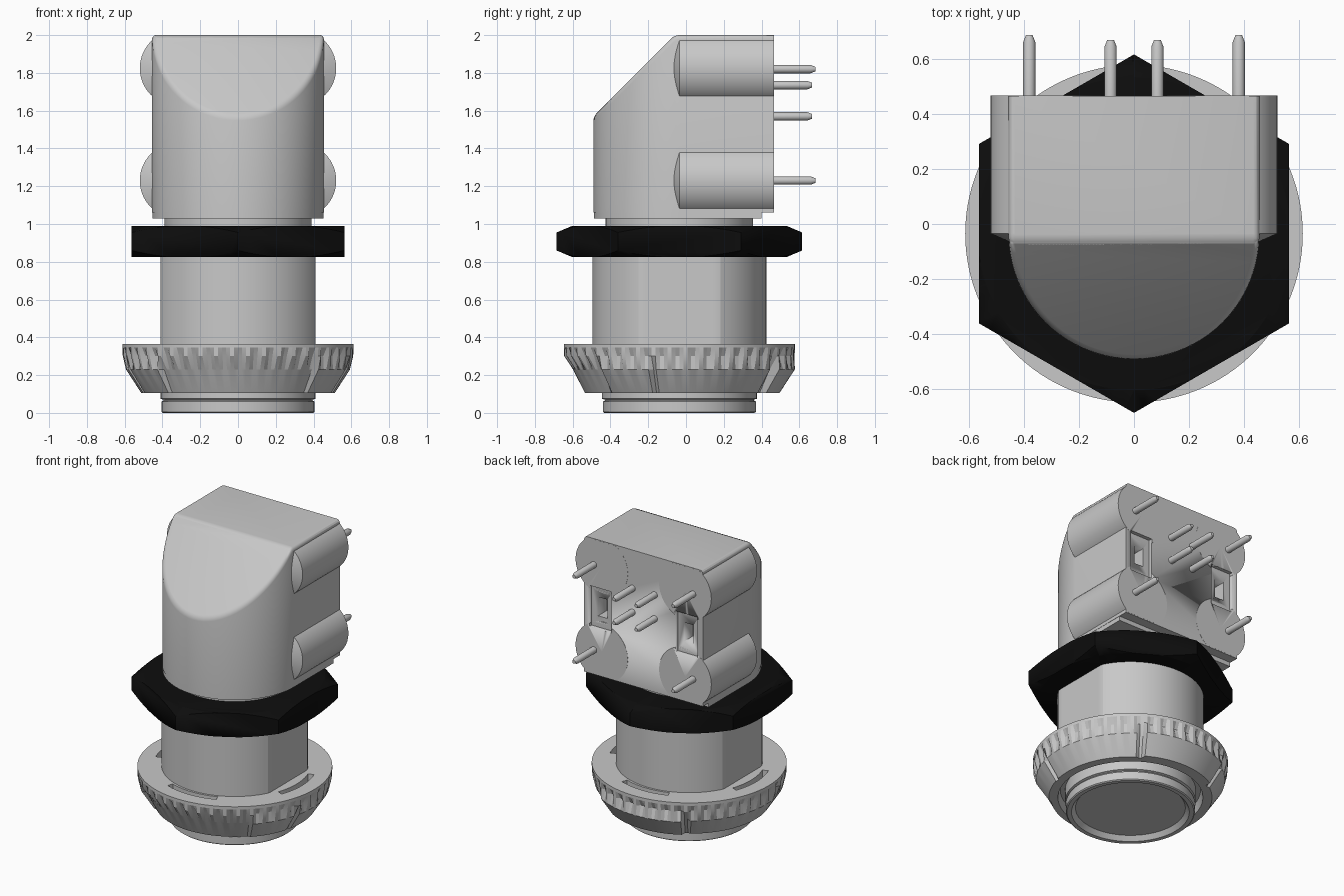
import bpy, bmesh, math
from mathutils import Vector

cube = bpy.data.objects.get("Cube")
if cube:
    bpy.data.objects.remove(cube, do_unlink=True)

CY = -0.035   # y of the barrel axis
BACK = 0.465  # y of the rear face


def material(name, c):
    m = bpy.data.materials.new(name)
    m.use_nodes = True
    m.diffuse_color = (c, c, c, 1)
    m.node_tree.nodes["Principled BSDF"].inputs["Base Color"].default_value = (c, c, c, 1)
    return m


GREY = material("light grey", 0.58)
BLACK = material("black", 0.004)


def finish(name, bm, mat=GREY, angle=30):
    bmesh.ops.remove_doubles(bm, verts=bm.verts, dist=1e-5)
    bmesh.ops.recalc_face_normals(bm, faces=bm.faces)
    me = bpy.data.meshes.new(name)
    bm.to_mesh(me)
    bm.free()
    ob = bpy.data.objects.new(name, me)
    bpy.context.collection.objects.link(ob)
    me.materials.append(mat)
    select(ob)
    bpy.ops.object.shade_smooth_by_angle(angle=math.radians(angle))
    return ob


def select(ob):
    bpy.ops.object.select_all(action="DESELECT")
    ob.select_set(True)
    bpy.context.view_layer.objects.active = ob


def boolean(ob, cutter, op="DIFFERENCE"):
    mod = ob.modifiers.new("cut", "BOOLEAN")
    mod.operation, mod.object, mod.solver = op, cutter, "EXACT"
    select(ob)
    bpy.ops.object.modifier_apply(modifier=mod.name)


def lathe(profile, segs=96, radius=None, place=None):
    """Revolve (r, z) points; radius() may vary r, place() may move points."""
    bm = bmesh.new()
    rings = []
    for s in range(segs):
        a = 2 * math.pi * s / segs + math.pi / 2
        ring = []
        for r, z in profile:
            r = radius(r, z, a, s) if radius else r
            p = Vector((r * math.cos(a), r * math.sin(a) + CY, z))
            if place:
                p = place(r * math.cos(a), r * math.sin(a), z)
            ring.append(bm.verts.new(p))
        rings.append(ring)
    for s in range(segs):
        a, b = rings[s], rings[(s + 1) % segs]
        for i in range(len(profile) - 1):
            bm.faces.new((a[i], b[i], b[i + 1], a[i + 1]))
    return bm


def d_prism(half, back, z0, z1, steps=40):
    """Upright prism: round at the front, square at the back."""
    bm = bmesh.new()
    pts = [(half * math.cos(math.pi * (1 + i / steps)),
            CY + half * math.sin(math.pi * (1 + i / steps))) for i in range(steps + 1)]
    pts += [(half, back), (-half, back)]
    face = bm.faces.new([bm.verts.new((x, y, z0)) for x, y in pts])
    ext = bmesh.ops.extrude_face_region(bm, geom=[face])
    top = [v for v in ext["geom"] if isinstance(v, bmesh.types.BMVert)]
    bmesh.ops.translate(bm, verts=top, vec=(0, 0, z1 - z0))
    return bm


# Bezel with recessed lens at the bottom
finish("bezel", lathe([(0, 0.2), (0.41, 0.2), (0.41, 0.075), (0.395, 0.07), (0.395, 0.065),
                       (0.405, 0.06), (0.405, 0.006), (0.398, 0), (0.37, 0), (0.345, 0.03)]))
finish("lens", lathe([(0.36, 0.06), (0.345, 0.03), (0, 0.03)]))


# Flange ring: knurled rim, raised grip pads, narrow notches
def flange_radius(r, z, a, s):
    deg = (math.degrees(a) + 90) % 360     # measured from the front
    side = min(deg, 360 - deg)
    if abs(z - 0.3) < 0.001:
        return r + (0.015 if s % 4 < 2 else -0.006)
    if r > 0.49 and z < 0.29:
        notch = 74 < side < 78 or 145 < side < 149
        if side > 45 and not notch:
            r += 0.03 if z > 0.2 else 0.012
            if side > 149:
                r += 0.018
    return r


bm = lathe([(0.40, 0.365), (0.475, 0.365), (0.515, 0.365), (0.612, 0.365), (0.612, 0.345),
            (0.595, 0.3), (0.563, 0.23), (0.5, 0.105), (0.455, 0.105), (0.44, 0.16),
            (0.40, 0.16)], 180, flange_radius)
slots = []
for f in bm.faces:
    c = f.calc_center_median()
    ang = math.degrees(math.atan2(c.y - CY, c.x)) % 90
    r = math.hypot(c.x, c.y - CY)
    if c.z > 0.364 and 0.48 < r < 0.51 and min(ang, 90 - ang) < 21:
        slots.append(f)
ext = bmesh.ops.extrude_face_region(bm, geom=slots)
bmesh.ops.translate(bm, vec=(0, 0, -0.05),
                    verts=[v for v in ext["geom"] if isinstance(v, bmesh.types.BMVert)])
bmesh.ops.delete(bm, geom=slots, context="FACES")
finish("flange_ring", bm, angle=20)

# Barrel with two side flats, and the neck above it
bm = lathe([(0, 0.3), (0.46, 0.3), (0.46, 0.985), (0, 0.985)], 128)
for v in bm.verts:
    v.co.x = max(-0.41, min(0.41, v.co.x))
finish("barrel", bm, angle=15)
finish("neck", lathe([(0, 0.95), (0.39, 0.95), (0.39, 1.04), (0, 1.04)]))

# Chamfered hexagon nut
nut = finish("hex_nut", lathe([(0, 0.825), (0.65, 0.825), (0.65, 0.99), (0, 0.99)], 6), BLACK)
cone = finish("nut_chamfer", lathe([(0, 0.824), (0.565, 0.824), (0.66, 0.864), (0.66, 0.951),
                                    (0.565, 0.991), (0, 0.991)]), BLACK)
boolean(nut, cone, "INTERSECT")
bpy.data.objects.remove(cone, do_unlink=True)

# Head with sloping front
bm = d_prism(0.455, BACK, 1.06, 2.0)
cut = bmesh.ops.bisect_plane(bm, geom=bm.verts[:] + bm.edges[:] + bm.faces[:],
                             plane_co=(0, -0.06, 2), plane_no=(0, -1, 1), clear_outer=True)
rim = [e for e in cut["geom_cut"] if isinstance(e, bmesh.types.BMEdge)]
bmesh.ops.holes_fill(bm, edges=[e for e in bm.edges if e.is_boundary])
bmesh.ops.recalc_face_normals(bm, faces=bm.faces)
soft = [e for e in bm.edges if min(v.co.z for v in e.verts) > 1.55
        and min(v.co.y for v in e.verts) < BACK - 0.01
        and len(e.link_faces) == 2 and e.calc_face_angle() > 0.5]
bmesh.ops.bevel(bm, geom=soft, offset=0.022, segments=3, profile=0.5, affect="EDGES")
solid = [finish("head", bm)]
finish("head_skirt", d_prism(0.453, 0.4, 1.03, 1.07))

# Four rounded corner lobes
for side, tag in ((1, "left"), (-1, "right")):
    for zc, level in ((1.825, "upper"), (1.23, "lower")):
        def lobe_place(x, y, z):
            return Vector((side * 0.32 + x, z, max(1.065, min(1.995, zc + y))))
        bm = lathe([(0, -0.1), (0.12, -0.07), (0.2, -0.035), (0.2, BACK + 0.0006),
                    (0, BACK + 0.0006)], 64, None, lobe_place)
        solid.append(finish(f"{level}_{tag}_lobe", bm))

# Two stepped sockets in the rear face
for side in (1, -1):
    for w, h, depth in ((0.17, 0.285, 0.025), (0.07, 0.13, 0.12)):
        bm = bmesh.new()
        bmesh.ops.create_cube(bm, size=1)
        for v in bm.verts:
            v.co = Vector((side * 0.33 + v.co.x * w, BACK + v.co.y * depth * 2,
                           1.525 + v.co.z * h))
        cutter = finish("socket_cutter", bm)
        for ob in solid:
            boolean(ob, cutter)
        bpy.data.objects.remove(cutter, do_unlink=True)

# Contact pins
PINS = [(0.38, 1.82, 0.685), (0.38, 1.23, 0.685), (0.085, 1.735, 0.668), (0.085, 1.57, 0.668)]
for n, (px, pz, tip) in enumerate(PINS):
    for side, tag in ((1, "left"), (-1, "right")):
        def pin_place(x, y, z):
            return Vector((side * px + x, z, pz + y))
        finish(f"{tag}_pin_{n + 1}", lathe([(0, 0.42), (0.022, 0.42), (0.022, tip - 0.025),
                                            (0.012, tip), (0, tip)], 20, None, pin_place))
